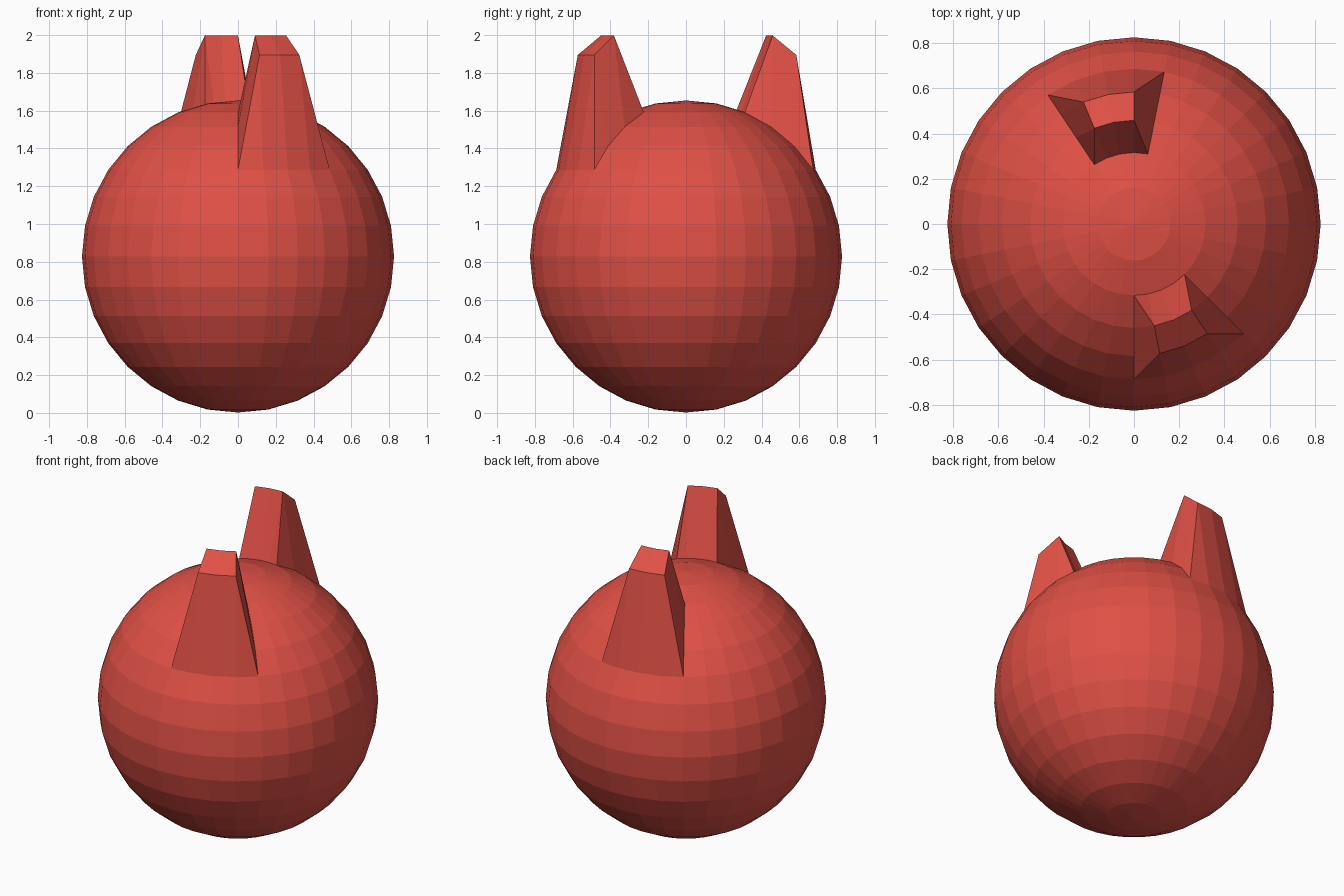
import bpy, bmesh, math

if "Cube" in bpy.data.objects:
    bpy.data.objects.remove(bpy.data.objects["Cube"])

RADIUS, CENTRE, LIFT = 0.826, 0.828, 0.483
STEP = math.radians(11.25)

mat = bpy.data.materials.new("warm red")
mat.diffuse_color = (0.74, 0.08, 0.06, 1)
mat.use_nodes = True
mat.node_tree.nodes["Principled BSDF"].inputs["Base Color"].default_value = mat.diffuse_color

bm = bmesh.new()
bmesh.ops.create_uvsphere(bm, u_segments=32, v_segments=16, radius=RADIUS)


def ring_vert(ring, lon, side):
    """Sphere vertex on a ring below the pole; lon counts steps from the +/-y axis."""
    r = RADIUS * math.sin(ring * STEP)
    x, y = r * math.sin(lon * STEP), side * r * math.cos(lon * STEP)
    z = RADIUS * math.cos(ring * STEP)
    return min(bm.verts, key=lambda v: (v.co.x - x)**2 + (v.co.y - y)**2 + (v.co.z - z)**2)


# Horns: patches of the ball pulled straight up
raised = {ring_vert(ring, lon, side)
          for side, lons in ((-1, (1, 2, 3)), (1, (-2, -1, 0)))
          for ring in (3, 4) for lon in lons}
for v in raised:
    v.co.z += LIFT

# Horn corners: crease each corner face from base to tip
for f in list(bm.faces):
    tips = [v for v in f.verts if v in raised]
    if len(tips) == 1 and len(f.verts) == 4:
        vs = list(f.verts)
        bmesh.utils.face_split(f, tips[0], vs[(vs.index(tips[0]) + 2) % 4])

bmesh.ops.translate(bm, verts=bm.verts, vec=(0, 0, CENTRE))
bmesh.ops.recalc_face_normals(bm, faces=bm.faces)
mesh = bpy.data.meshes.new("horned_ball")
bm.to_mesh(mesh)
bm.free()
mesh.materials.append(mat)
bpy.context.collection.objects.link(bpy.data.objects.new("horned_ball", mesh))
